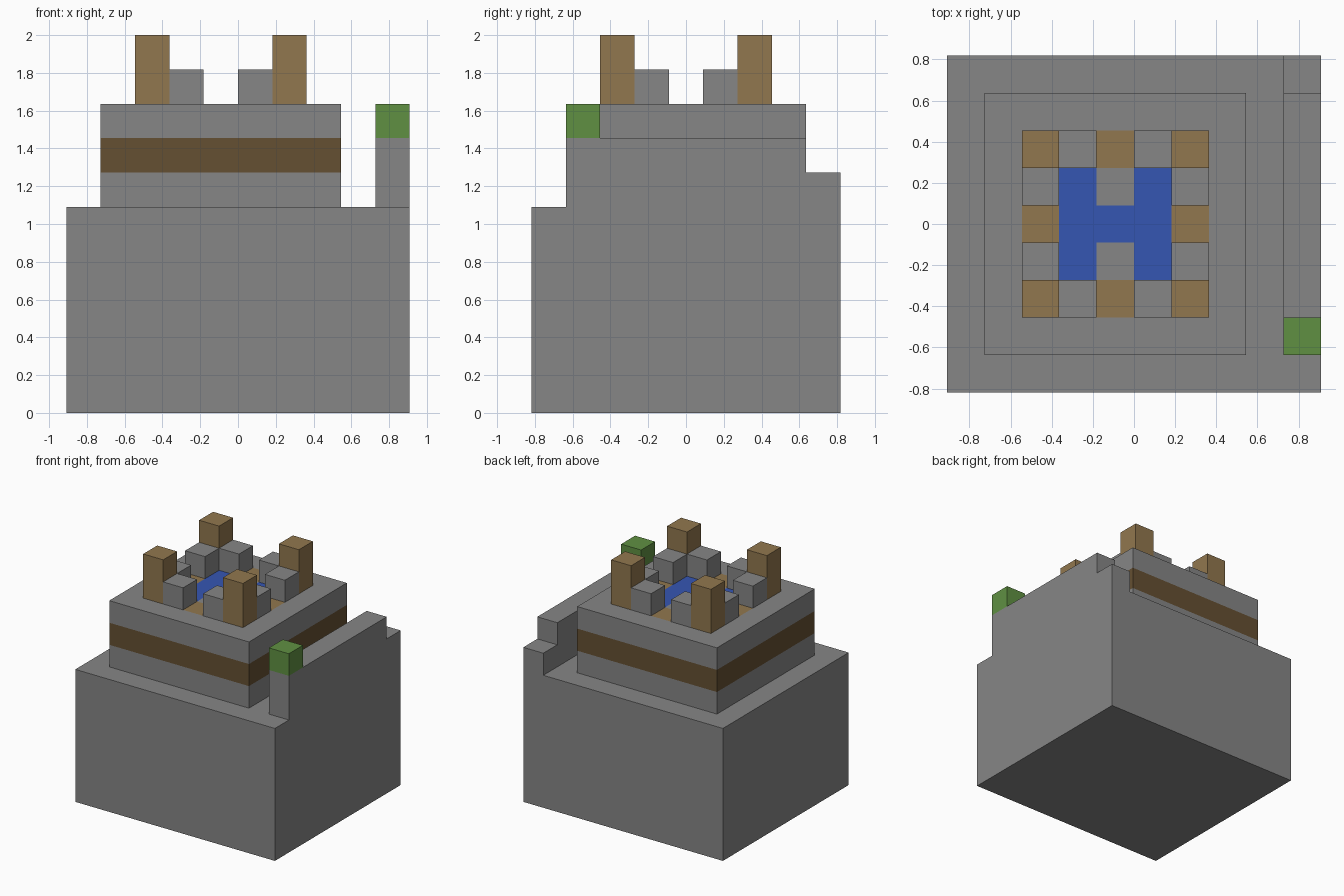
import bpy, bmesh
from math import floor
from mathutils import Matrix, Vector

old = bpy.data.objects.get("Cube")
if old:
    bpy.data.objects.remove(old, do_unlink=True)

U = 2 / 11  # edge of one building block


def material(name, rgb):
    m = bpy.data.materials.new(name)
    m.use_nodes = True
    m.diffuse_color = (*rgb, 1)
    bsdf = next(n for n in m.node_tree.nodes if n.type == 'BSDF_PRINCIPLED')
    bsdf.inputs["Base Color"].default_value = (*rgb, 1)
    return m


STONE = material("stone_grey", (0.24, 0.24, 0.24))
PLANK = material("plank_brown", (0.285, 0.185, 0.077))
BARK = material("bark_dark_brown", (0.13, 0.08, 0.032))
WATER = material("water_blue", (0.036, 0.093, 0.45))
LEAF = material("leaf_green", (0.117, 0.28, 0.055))


def finish(name, bm, *mats):
    bmesh.ops.recalc_face_normals(bm, faces=bm.faces[:])
    bmesh.ops.scale(bm, vec=(U, U, U), verts=bm.verts[:])
    mesh = bpy.data.meshes.new(name)
    bm.to_mesh(mesh)
    bm.free()
    for m in mats:
        mesh.materials.append(m)
    obj = bpy.data.objects.new(name, mesh)
    bpy.context.collection.objects.link(obj)


def box(name, low, high, mat):
    low, high = Vector(low), Vector(high)
    bm = bmesh.new()
    place = Matrix.Translation((low + high) / 2) @ Matrix.Diagonal((*(high - low), 1))
    bmesh.ops.create_cube(bm, size=1, matrix=place)
    finish(name, bm, mat)


def extrude(bm, faces, offset):
    new = bmesh.ops.extrude_face_region(bm, geom=faces)["geom"]
    verts = [g for g in new if isinstance(g, bmesh.types.BMVert)]
    bmesh.ops.translate(bm, verts=verts, vec=offset)
    return [g for g in new if isinstance(g, bmesh.types.BMFace)]


# Main base block
box("base", (-5, -4.5, 0), (4, 4.5, 6), STONE)

# Side slab with the stepped wall on top
bm = bmesh.new()
profile = [(-4.5, 0), (4.5, 0), (4.5, 7), (3.5, 7), (3.5, 8), (-3.5, 8), (-3.5, 6), (-4.5, 6)]
side = bm.faces.new([bm.verts.new((4, y, z)) for y, z in profile])
extrude(bm, [side], (1, 0, 0))
bm.faces.ensure_lookup_table()
if len(bm.faces) == len(profile) + 1:  # close the inner side
    bmesh.ops.holes_fill(bm, edges=[e for e in bm.edges if e.is_boundary])
finish("side_wall", bm, STONE)

# Leaf block at the front end of the wall
box("leaf_block", (4, -3.5, 8), (5, -2.5, 9), LEAF)

# Roof plan: S stone, P plank, W water
PLAN = ["PSPSP", "SWSWS", "PWWWP", "SWSWS", "PSPSP"]
SLOT = {"S": 0, "P": 1, "W": 2}

# Tower: three layers, dark band in the middle, coloured floor on top
bm = bmesh.new()
bmesh.ops.create_grid(bm, x_segments=7, y_segments=7, size=3.5,
                      matrix=Matrix.Translation((-0.5, 0, 6)))
faces = bm.faces[:]
for layer in range(3):
    faces = extrude(bm, faces, (0, 0, 1))
for f in bm.faces:
    c = f.calc_center_median()
    if 7 < c.z < 8:
        f.material_index = 3
    elif c.z > 8.9:
        i, j = floor(c.x + 3), floor(c.y + 2.5)
        if 0 <= i < 5 and 0 <= j < 5:
            f.material_index = SLOT[PLAN[j][i]]
finish("tower", bm, STONE, PLANK, WATER, BARK)

# Corner posts and battlements around the roof
for j in range(5):
    for i in range(5):
        x, y = i - 3, j - 2.5
        edge_i, edge_j = i in (0, 4), j in (0, 4)
        if edge_i and edge_j:
            box("corner_post", (x, y, 9), (x + 1, y + 1, 11), PLANK)
        elif (edge_i or edge_j) and PLAN[j][i] == "S":
            box("battlement", (x, y, 9), (x + 1, y + 1, 10), STONE)
